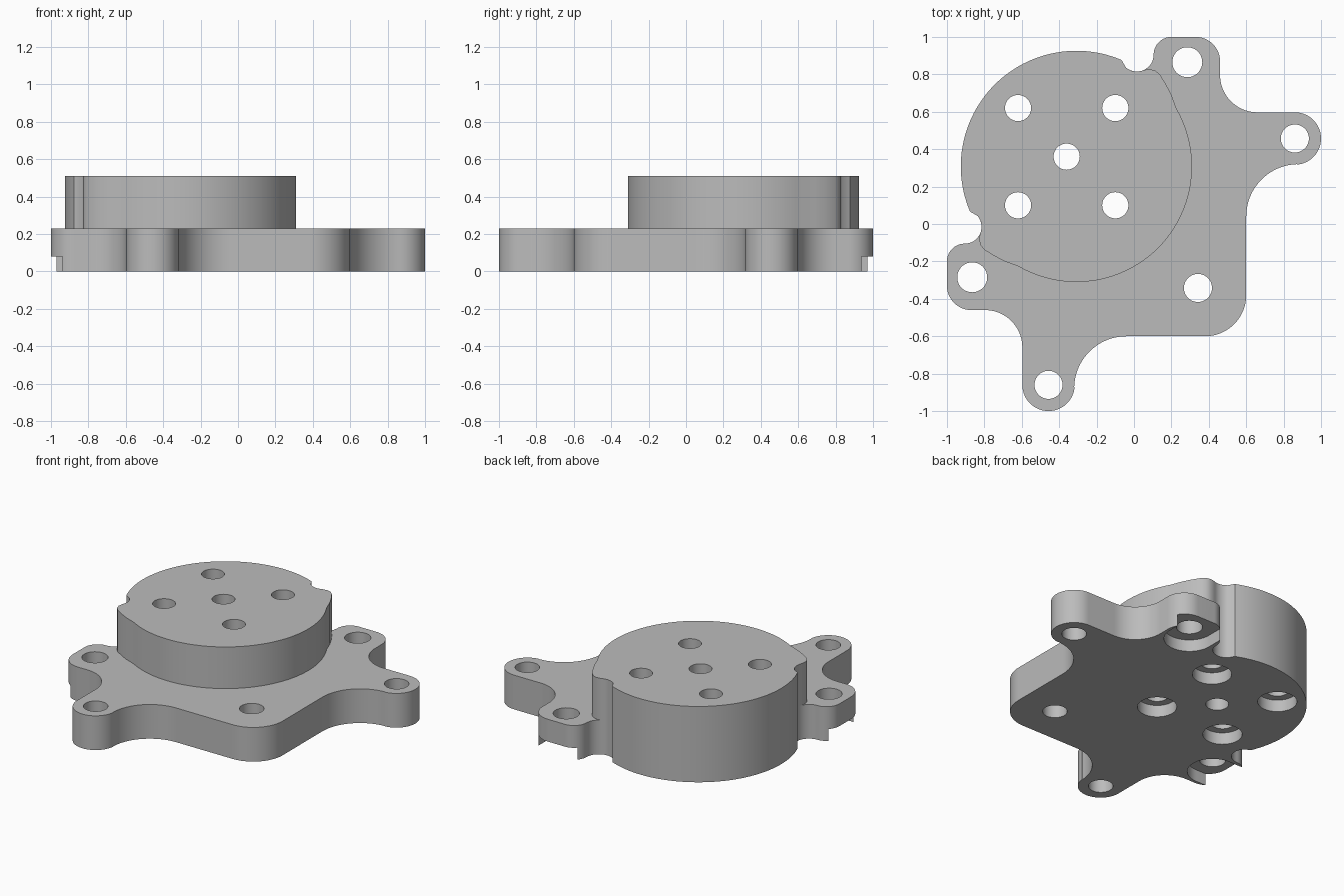
import bpy, bmesh
from math import cos, sin, radians
from mathutils import Matrix

if "Cube" in bpy.data.objects:
    bpy.data.objects.remove(bpy.data.objects["Cube"])

BASE_TOP, HUB_TOP, POCKET = 0.23, 0.51, 0.08

grey = bpy.data.materials.new("plain_grey")
grey.use_nodes = True
colour = (0.5, 0.5, 0.5, 1)
grey.diffuse_color = colour
grey.node_tree.nodes["Principled BSDF"].inputs["Base Color"].default_value = colour


def arc(cx, cy, r, a0, a1, step=5):
    n = max(2, round(abs(a1 - a0) / step))
    angles = [radians(a0 + (a1 - a0) * i / n) for i in range(n + 1)]
    return [(cx + r * cos(a), cy + r * sin(a)) for a in angles]


def flip(p):
    """Mirror across the diagonal y = -x."""
    return (-p[1], -p[0])


def mirrored(half):
    """Close a half outline that starts and ends on the diagonal."""
    return half + [flip(p) for p in reversed(half[1:-1])]


def make_object(name, bm):
    bmesh.ops.recalc_face_normals(bm, faces=bm.faces)
    mesh = bpy.data.meshes.new(name)
    bm.to_mesh(mesh)
    bm.free()
    mesh.materials.append(grey)
    obj = bpy.data.objects.new(name, mesh)
    bpy.context.collection.objects.link(obj)
    return obj


def prism(name, outline, z0, z1):
    bm = bmesh.new()
    face = bm.faces.new([bm.verts.new((x, y, z0)) for x, y in outline])
    top = bmesh.ops.extrude_face_region(bm, geom=[face])["geom"]
    verts = [g for g in top if isinstance(g, bmesh.types.BMVert)]
    bmesh.ops.translate(bm, verts=verts, vec=(0, 0, z1 - z0))
    return make_object(name, bm)


def drill(x, y, r, z0=-0.2, z1=0.8):
    bm = bmesh.new()
    bmesh.ops.create_cone(bm, cap_ends=True, segments=48, radius1=r, radius2=r,
                          depth=z1 - z0,
                          matrix=Matrix.Translation((x, y, (z0 + z1) / 2)))
    return make_object("drill_cutter", bm)


def carve(obj, cutters):
    """Subtract every cutter and bake the result."""
    for c in cutters:
        c.hide_render = True
        mod = obj.modifiers.new("cut", 'BOOLEAN')
        mod.operation, mod.solver, mod.object = 'DIFFERENCE', 'EXACT', c
    bpy.context.view_layer.update()
    deps = bpy.context.evaluated_depsgraph_get()
    baked = bpy.data.meshes.new_from_object(obj.evaluated_get(deps))
    obj.modifiers.clear()
    obj.data = baked


# Shared curves: hub wall and the waist between hub and ear
hub_back = arc(-0.308, 0.308, 0.618, 67, 135, 2.5)
waist = arc(0.015, 0.905, 0.09, 360, 230, 10)

# Base plate outline: rounded corner, side arm, ear, waist, hub wall
base_half = (arc(0.38, -0.38, 0.22, -45, 0)
             + arc(0.88, 0.04, 0.28, 180, 92)
             + arc(0.86, 0.457, 0.14, -85, 90)
             + arc(0.66, 0.797, 0.2, 270, 180)
             + arc(0.33, 0.87, 0.13, 0, 90)
             + arc(0.2, 0.905, 0.095, 90, 175)
             + waist + hub_back)
base = prism("base_plate", mirrored(base_half), 0, BASE_TOP)

# Raised hub outline: disc with a small shoulder beside each ear
hub_half = (arc(-0.308, 0.308, 0.618, -45, 30, 2.5)
            + [(0.2, 0.69), (0.172, 0.745), (0.14, 0.797), (0.115, 0.82),
               (0.085, 0.828)]
            + arc(0.015, 0.905, 0.09, 295, 230, 10) + hub_back)
hub = prism("raised_hub", mirrored(hub_half), BASE_TOP, HUB_TOP)

# Hub holes: one in the centre and four with counterbores underneath
hub_spots = [(x, y) for x in (-0.62, -0.1) for y in (0.1, 0.62)]
hub_drills = [drill(x, y, 0.07) for x, y in hub_spots + [(-0.36, 0.36)]]
pockets = [drill(x, y, 0.12, -0.2, POCKET) for x, y in hub_spots]

# Mounting holes in the corner, the side arms and the ears
arm, ear = (0.86, 0.457), (0.285, 0.865)
base_drills = [drill(0.342, -0.342, 0.075)]
base_drills += [drill(*p, 0.075) for p in (arm, flip(arm))]
base_drills += [drill(*p, 0.08) for p in (ear, flip(ear))]

# Slots under the ears, round inside and open to the outer edge
w = 0.155
slot = arc(ear[0], ear[1], w, 180, 360) + [(ear[0] + w, 1.2), (ear[0] - w, 1.2)]
slots = [prism("slot_cutter", s, -0.2, POCKET)
         for s in (slot, [flip(p) for p in reversed(slot)])]

carve(hub, hub_drills)
carve(base, hub_drills + pockets + base_drills + slots)
for c in hub_drills + pockets + base_drills + slots:
    bpy.data.objects.remove(c)

# Smooth curved walls, crisp rims
bpy.ops.object.select_all(action='DESELECT')
for obj in (base, hub):
    obj.select_set(True)
bpy.context.view_layer.objects.active = base
bpy.ops.object.shade_smooth_by_angle(angle=radians(30))
